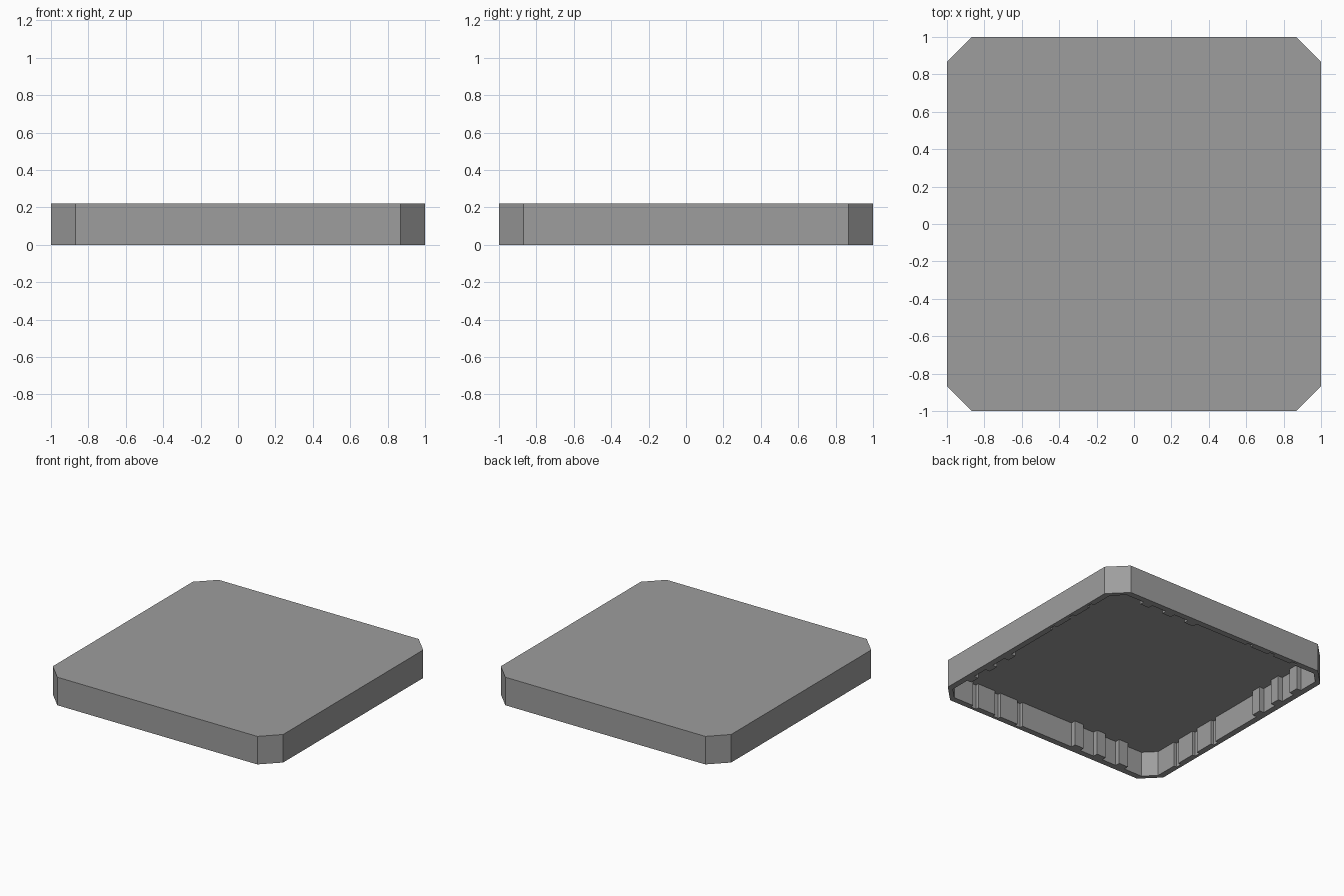
import bpy, bmesh, math
from mathutils import Matrix, Vector

if "Cube" in bpy.data.objects:
    bpy.data.objects.remove(bpy.data.objects["Cube"])

HEIGHT, CEILING = 0.22, 0.195      # total height, underside of the top plate
WALL = 0.953                       # inner wall face
TAB_FACE, SLOT_FACE = 0.915, 0.978 # tabs stick inward, slots cut outward
CENTRES = (0.26, 0.465, 0.67)


def notch(centre, width, depth):
    """Four outline points of one tab or slot on the front inner wall."""
    a, b = centre - width / 2, centre + width / 2
    return [(a, -WALL), (a, -depth), (b, -depth), (b, -WALL)]


def four_sides(side):
    """Repeat the front outline around all four sides."""
    return [Matrix.Rotation(k * math.pi / 2, 2) @ Vector(p) for k in range(4) for p in side]


# Outer octagon and inner outline: tabs on one half, matching slots on the other
outer = four_sides([(-0.868, -1), (0.868, -1)])
side = [(-0.868, -WALL)]
for c in reversed(CENTRES):
    side += notch(-c, 0.08, TAB_FACE)
for c in CENTRES:
    side += notch(c, 0.048, SLOT_FACE)
side.append((0.868, -WALL))
inner = four_sides(side)

bm = bmesh.new()


def ring(points, z):
    return [bm.verts.new((p.x, p.y, z)) for p in points]


def walls(low, high, flip=False):
    for i in range(len(low)):
        j = (i + 1) % len(low)
        quad = [low[i], low[j], high[j], high[i]]
        bm.faces.new(quad[::-1] if flip else quad)


def loop_edges(ring_verts):
    n = len(ring_verts)
    return [bm.edges.get((ring_verts[i], ring_verts[(i + 1) % n])) for i in range(n)]


# Outer walls and top
out_low, out_high = ring(outer, 0), ring(outer, HEIGHT)
walls(out_low, out_high)
bm.faces.new(out_high)

# Hollow underside
in_low, in_high = ring(inner, 0), ring(inner, CEILING)
walls(in_low, in_high, flip=True)
bm.faces.new(in_high[::-1])

# Bottom rim between the two outlines
bmesh.ops.triangle_fill(bm, use_beauty=True, edges=loop_edges(out_low) + loop_edges(in_low),
                        normal=(0, 0, -1))
bmesh.ops.recalc_face_normals(bm, faces=bm.faces[:])

mesh = bpy.data.meshes.new("floor_tile")
bm.to_mesh(mesh)
bm.free()
tile = bpy.data.objects.new("floor_tile", mesh)
bpy.context.collection.objects.link(tile)

grey = bpy.data.materials.new("grey")
grey.diffuse_color = (0.34, 0.34, 0.34, 1)
grey.use_nodes = True
grey.node_tree.nodes["Principled BSDF"].inputs["Base Color"].default_value = grey.diffuse_color
mesh.materials.append(grey)
